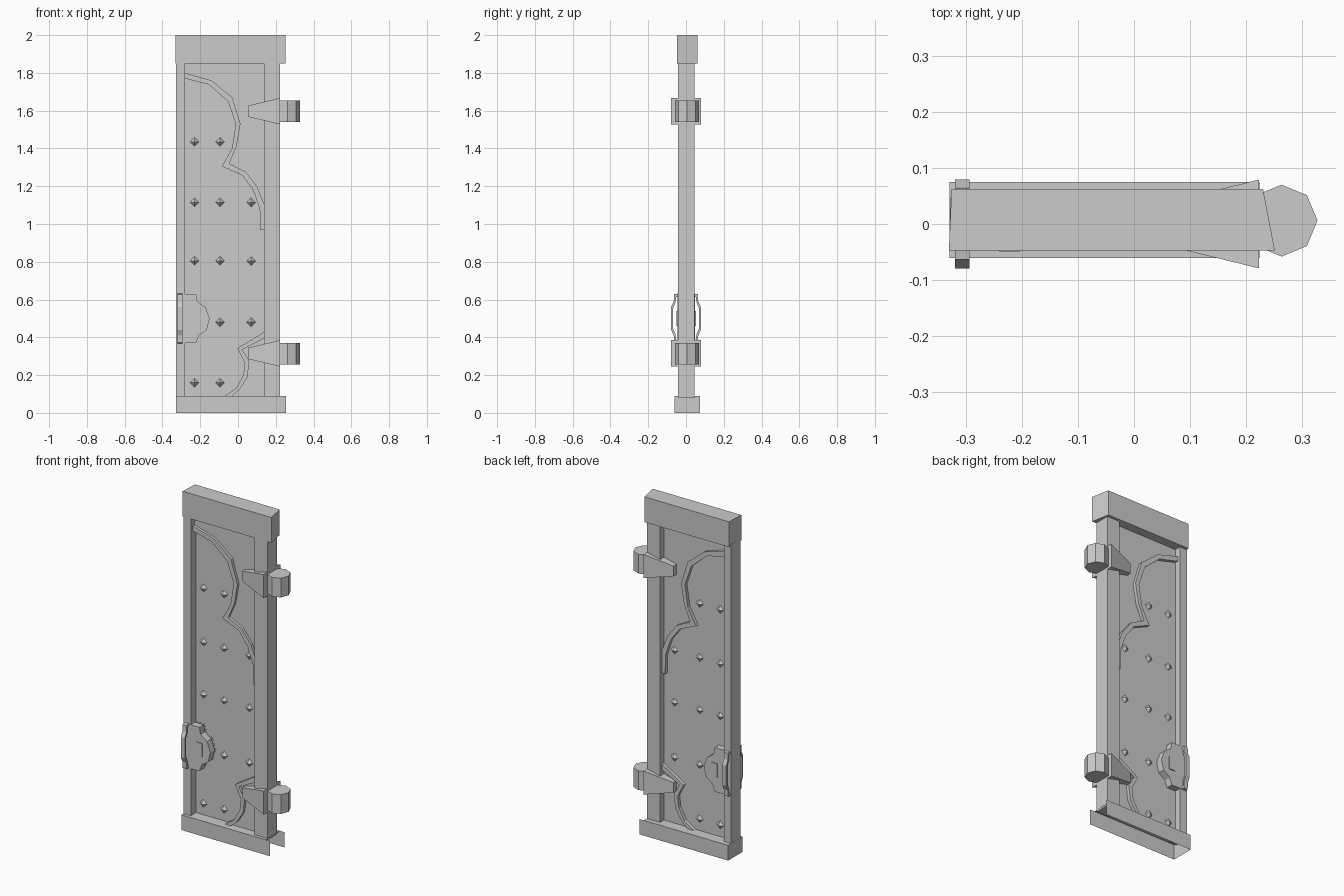
import bpy, bmesh, math
from mathutils import Vector

if "Cube" in bpy.data.objects:
    bpy.data.objects.remove(bpy.data.objects["Cube"])

YC = 0.002  # mid-plane of the door leaf


def make(name, verts, faces, fix=True):
    me = bpy.data.meshes.new(name)
    me.from_pydata([tuple(v) for v in verts], [], faces)
    if fix:
        bm = bmesh.new()
        bm.from_mesh(me)
        bmesh.ops.recalc_face_normals(bm, faces=bm.faces)
        bm.to_mesh(me)
        bm.free()
    ob = bpy.data.objects.new(name, me)
    bpy.context.collection.objects.link(ob)
    return ob


def loft(name, a, b):
    """Solid between two matching 3D outlines."""
    n = len(a)
    faces = [tuple(range(n)), tuple(range(n, 2 * n))]
    faces += [(i, (i + 1) % n, n + (i + 1) % n, n + i) for i in range(n)]
    return make(name, list(a) + list(b), faces)


def prism_y(name, pts, y0, y1):
    return loft(name, [(x, y0, z) for x, z in pts], [(x, y1, z) for x, z in pts])


def prism_z(name, pts, z0, z1):
    return loft(name, [(x, y, z0) for x, y in pts], [(x, y, z1) for x, y in pts])


def box(name, x0, x1, y0, y1, z0, z1):
    return prism_z(name, [(x0, y0), (x1, y0), (x1, y1), (x0, y1)], z0, z1)


# Upright stiles
box("left_stile", -0.328, -0.28, YC - 0.044, YC + 0.044, 0.08, 1.86)
box("hinge_stile", 0.138, 0.223, YC - 0.044, YC + 0.044, 0.08, 1.86)

# Top rail, slightly skewed in plan
prism_z("top_rail", [(-0.33, -0.047), (0.251, -0.047), (0.23, 0.062), (-0.325, 0.062)], 1.85, 2.0)

# Bottom rail: thin channel, open underneath and at the hinge end
F, B, L, R, H = -0.061, 0.075, -0.329, 0.253, 0.09
make("bottom_rail",
     [(L, F, 0), (R, F, 0), (R, F, H), (L, F, H), (L, B, 0), (R, B, 0), (R, B, H), (L, B, H),
      (0.224, F, H), (0.224, B, H)],
     [(0, 1, 2, 8, 3), (5, 4, 7, 9, 6), (4, 0, 3, 7), (3, 8, 9, 7)], fix=False)

# Thin panel sheet facing the back
PY = 0.008
make("panel_sheet", [(-0.28, PY, 0.08), (-0.28, PY, 1.86), (0.14, PY, 1.86), (0.14, PY, 0.08)],
     [(0, 1, 2, 3)], fix=False)

# Scalloped corner plates and raised trim
top_out = [(-0.28, 1.80), (-0.14, 1.76), (-0.03, 1.67), (0.013, 1.53), (-0.008, 1.41),
           (-0.047, 1.32), (0.042, 1.275), (0.10, 1.20), (0.14, 1.10)]
top_in = [(-0.28, 1.77), (-0.155, 1.738), (-0.053, 1.65), (-0.012, 1.53), (-0.032, 1.40),
          (-0.085, 1.305), (0.022, 1.258), (0.08, 1.18), (0.115, 1.08), (0.117, 0.968), (0.14, 0.968)]
low_out = [(0.14, 0.395), (0.022, 0.335), (0.06, 0.275), (0.05, 0.19), (0.01, 0.125), (-0.03, 0.09)]
low_in = [(0.14, 0.43), (-0.003, 0.342), (0.036, 0.265), (0.028, 0.20), (-0.01, 0.13), (-0.07, 0.09)]
prism_y("upper_corner_plate", top_out + [(0.14, 1.86), (-0.28, 1.86)], -0.008, 0.004)
prism_y("lower_corner_plate", low_out + [(0.14, 0.09)], -0.008, 0.004)
for side, y0, y1 in (("front", -0.024, 0.004), ("back", PY - 0.002, 0.028)):
    prism_y(side + "_upper_trim", top_out + top_in[::-1], y0, y1)
    prism_y(side + "_lower_trim", low_out + low_in[::-1], y0, y1)

# Pyramid studs in rows on both faces
rows = {1.435: (-0.23, -0.095), 1.115: (-0.23, -0.095, 0.07), 0.805: (-0.23, -0.095, 0.07),
        0.48: (-0.095, 0.07), 0.16: (-0.23, -0.095)}
for side, base, tip in (("front_stud", PY - 0.002, -0.016), ("back_stud", PY, 0.026)):
    for z, xs in rows.items():
        for x in xs:
            r = 0.024
            make(side, [(x - r, base, z), (x, base, z - r), (x + r, base, z), (x, base, z + r), (x, tip, z)],
                 [(0, 1, 2, 3), (0, 1, 4), (1, 2, 4), (2, 3, 4), (3, 0, 4)])

# Lock plates with keyhole block and arched pull handle, both sides
plate = [(-0.295, 0.63), (-0.222, 0.63), (-0.215, 0.59), (-0.172, 0.56), (-0.15, 0.50),
         (-0.165, 0.44), (-0.207, 0.41), (-0.222, 0.37), (-0.295, 0.37)]
arch_out = [(0.04, 0.632), (0.063, 0.628), (0.065, 0.59), (0.079, 0.56),
            (0.079, 0.44), (0.065, 0.41), (0.063, 0.372), (0.04, 0.368)]
arch_in = [(0.04, 0.615), (0.053, 0.612), (0.055, 0.585), (0.068, 0.555),
           (0.068, 0.445), (0.055, 0.415), (0.053, 0.388), (0.04, 0.385)]
for side, s in (("front", -1), ("back", 1)):
    prism_y(side + "_lock_plate", plate, YC + s * 0.005, YC + s * 0.046)
    y = sorted((YC + s * 0.04, YC + s * 0.051))
    box(side + "_lock_block", -0.241, -0.203, y[0], y[1], 0.46, 0.54)
    prof = arch_out + arch_in[::-1]
    loft(side + "_pull_handle", [(-0.319, s * d, z) for d, z in prof],
         [(-0.293, s * d, z) for d, z in prof])

# Hinges: octagonal barrel with a tapering wedge strap on each face
for name, zc in (("upper", 1.597), ("lower", 0.315)):
    ring = [(0.263 + 0.064 * math.cos(i * math.pi / 4), 0.006 + 0.064 * math.sin(i * math.pi / 4))
            for i in range(8)]
    prism_z(name + "_hinge_barrel", ring, zc - 0.058, zc + 0.056)
    for side, s in (("front", -1), ("back", 1)):
        quad = [(0.055, 0.030, 0.038), (0.223, 0.070, 0.079)]
        inner = [(x, s * 0.01, zc + k * h) for (x, h, d), k in
                 ((quad[0], -1), (quad[1], -1), (quad[1], 1), (quad[0], 1))]
        outer = [(x, s * d, zc + k * h) for (x, h, d), k in
                 ((quad[0], -1), (quad[1], -1), (quad[1], 1), (quad[0], 1))]
        loft(name + "_" + side + "_hinge_strap", inner, outer)
